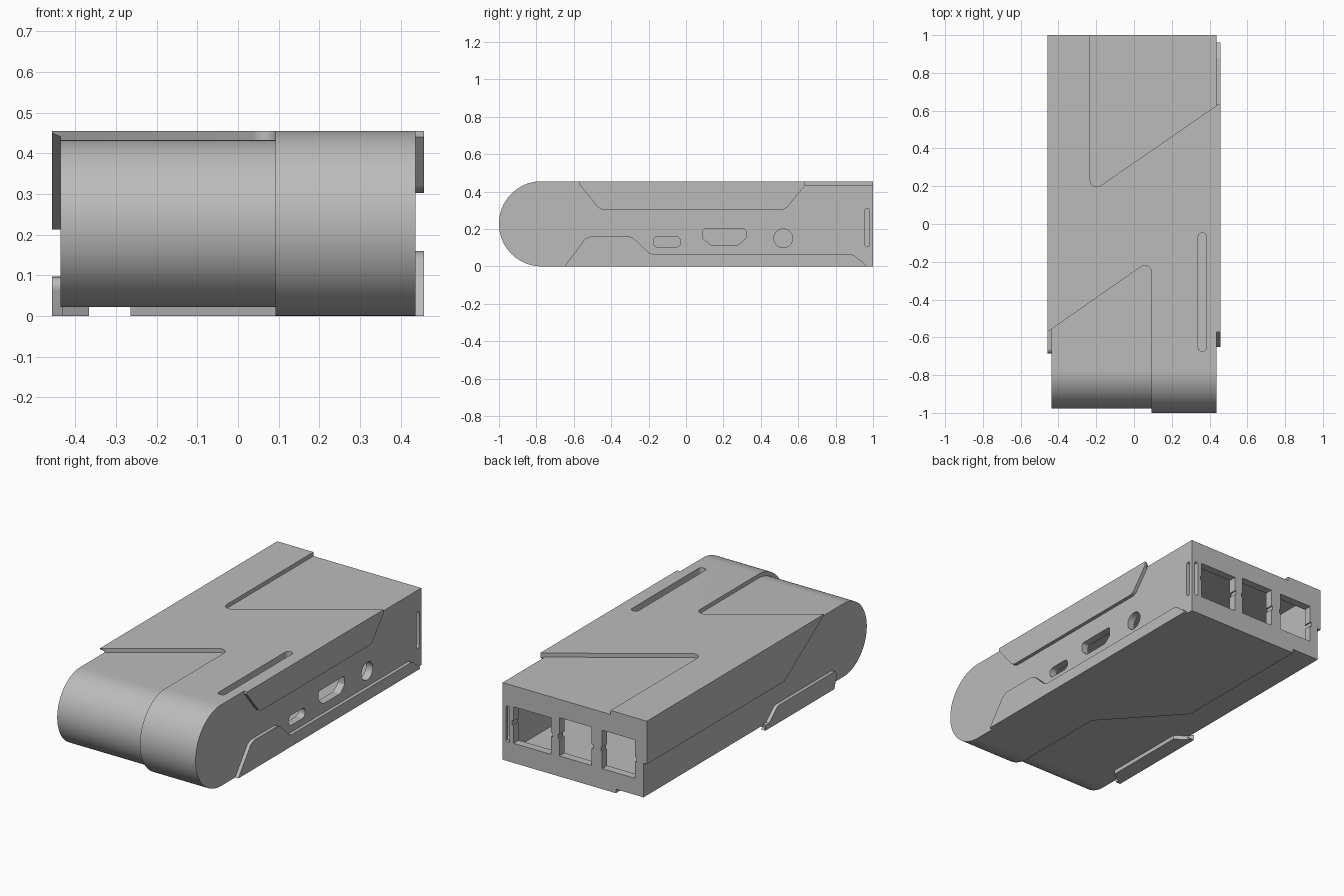
import bpy, bmesh, math
from mathutils import Vector

if "Cube" in bpy.data.objects:
    bpy.data.objects.remove(bpy.data.objects["Cube"])

grey = bpy.data.materials.new("warm grey plastic")
grey.diffuse_color = (0.5, 0.5, 0.5, 1)
grey.use_nodes = True
grey.node_tree.nodes["Principled BSDF"].inputs["Base Color"].default_value = grey.diffuse_color


def rounded(pts, radii):
    """Round chosen corners of a 2D outline; radii maps corner index to radius."""
    out = []
    for i, p in enumerate(pts):
        p = Vector(p)
        r = radii.get(i, 0)
        if not r:
            out.append(p)
            continue
        a = (Vector(pts[i - 1]) - p).normalized()
        b = (Vector(pts[(i + 1) % len(pts)]) - p).normalized()
        half = a.angle(b) / 2
        d = r / math.tan(half)
        c = p + (a + b).normalized() * (r / math.sin(half))
        s, e = p + a * d - c, p + b * d - c
        ang = s.angle_signed(e)
        for k in range(7):
            t = -ang * k / 6
            out.append(c + Vector((s.x * math.cos(t) - s.y * math.sin(t),
                                   s.x * math.sin(t) + s.y * math.cos(t))))
    return out


def prism(name, pts, lo, hi, axis):
    """Extrude a 2D outline along x (outline in y,z), y (x,z) or z (x,y)."""
    place = {"x": lambda p, h: (h, p[0], p[1]),
             "y": lambda p, h: (p[0], h, p[1]),
             "z": lambda p, h: (p[0], p[1], h)}[axis]
    bm = bmesh.new()
    a = [bm.verts.new(place(p, lo)) for p in pts]
    b = [bm.verts.new(place(p, hi)) for p in pts]
    bm.faces.new(a)
    bm.faces.new(b)
    n = len(pts)
    for i in range(n):
        bm.faces.new((a[i], a[(i + 1) % n], b[(i + 1) % n], b[i]))
    bmesh.ops.recalc_face_normals(bm, faces=bm.faces)
    me = bpy.data.meshes.new(name)
    bm.to_mesh(me)
    bm.free()
    me.materials.append(grey)
    ob = bpy.data.objects.new(name, me)
    bpy.context.collection.objects.link(ob)
    return ob


def combine(target, tool, op):
    """Apply a boolean and discard the tool."""
    m = target.modifiers.new(op, "BOOLEAN")
    m.operation, m.solver, m.object = op, "EXACT", tool
    bpy.context.view_layer.objects.active = target
    bpy.ops.object.modifier_apply(modifier=m.name)
    bpy.data.objects.remove(tool)


def bullet(r, back):
    """Side outline: half-round nose at the front, flat back."""
    pts = [(-0.7725 - r * math.cos(t), 0.2275 + r * math.sin(t))
           for t in [math.pi * (k / 48 - 0.5) for k in range(49)]]
    return pts + [(back, 0.2275 + r), (back, 0.2275 - r)]


def rect(a, b, c, d):
    return [(a, c), (b, c), (b, d), (a, d)]


def cut(target, *args):
    combine(target, prism("cutter", *args), "DIFFERENCE")


# Outer skin, full width
case = prism("case", bullet(0.2275, 1.0), -0.457, 0.457, "x")

# Stepped recesses on top: rear right and front left
cut(case, rounded([(-0.232, 1.1), (-0.232, 0.165), (0.47, 0.65), (0.47, 1.1)],
                  {1: 0.035}), 0.2, 0.6, "z")
cut(case, rounded([(-0.47, -0.58), (0.092, -0.188), (0.092, -1.1), (-0.47, -1.1)],
                  {1: 0.035}), 0.2, 0.6, "z")
# Stepped recess underneath
cut(case, [(-0.47, 1.1), (-0.265, 1.1), (-0.265, 0.15), (0.092, -0.24),
           (0.092, -1.1), (-0.47, -1.1)], -0.1, 0.2, "z")
# Right side recess between the upper and lower raised panels
cut(case, rounded([(-1.1, -0.1), (-0.72, -0.1), (-0.65, 0.0), (-0.53, 0.16),
                   (-0.29, 0.16), (-0.19, 0.065), (0.89, 0.065), (0.96, 0.01),
                   (0.96, -0.1), (1.1, -0.1), (1.1, 0.6), (0.635, 0.6), (0.635, 0.43),
                   (0.53, 0.303), (-0.46, 0.303), (-0.572, 0.44), (-0.572, 0.6),
                   (-1.1, 0.6)],
                  {3: 0.06, 4: 0.06, 5: 0.05, 6: 0.05, 13: 0.05, 14: 0.05}),
    0.437, 0.6, "x")
# Left side recess below the raised panel
cut(case, [(-1.1, -0.1), (1.1, -0.1), (1.1, 0.213), (-0.22, 0.213), (-0.57, 0.45),
           (-0.57, 0.6), (-1.1, 0.6)], -0.6, -0.437, "x")

# Inner body showing through the recesses
combine(case, prism("inner", bullet(0.205, 1.0), -0.437, 0.437, "x"), "UNION")

# Hollow inside
cut(case, bullet(0.17, 0.955), -0.395, 0.395, "x")

# Rear ports with small side notches
for x0, x1, z0, z1 in ((0.137, 0.37, 0.11, 0.315), (-0.115, 0.085, 0.115, 0.33),
                       (-0.385, -0.18, 0.115, 0.33)):
    cut(case, rect(x0, x1, z0, z1), 0.9, 1.1, "y")
    cut(case, rect(x0 - 0.008, x1 + 0.008, 0.21, 0.235), 0.9, 1.1, "y")

# Right side ports: small connector, display connector, audio jack
cut(case, rounded(rect(-0.175, -0.03, 0.103, 0.16), {i: 0.025 for i in range(4)}),
    0.3, 0.6, "x")
cut(case, rounded([(0.09, 0.15), (0.13, 0.115), (0.28, 0.115), (0.32, 0.15),
                   (0.32, 0.2), (0.09, 0.2)], {i: 0.014 for i in range(6)}),
    0.3, 0.6, "x")
cut(case, [(0.52 + 0.05 * math.cos(k * math.pi / 16), 0.15 + 0.05 * math.sin(k * math.pi / 16))
           for k in range(32)], 0.3, 0.6, "x")

# Strap slots at the rear right corner
cut(case, rounded(rect(0.956, 0.982, 0.107, 0.31), {i: 0.012 for i in range(4)}),
    0.394, 0.6, "x")
cut(case, rounded(rect(0.394, 0.416, 0.107, 0.31), {i: 0.01 for i in range(4)}),
    0.93, 1.1, "y")

# Long slot in the top
cut(case, rounded(rect(0.34, 0.382, -0.675, -0.047), {i: 0.02 for i in range(4)}),
    0.3, 0.6, "z")

# Left foot rail: side plate and the flange under the body
foot = prism("left_foot", rounded([(-0.66, 0.0), (-0.05, 0.0), (-0.16, 0.097), (-0.695, 0.097)],
                                  {2: 0.04, 3: 0.025}), -0.457, -0.43, "x")
combine(foot, prism("flange", [(-0.457, -0.66), (-0.457, -0.05), (-0.367, -0.11),
                               (-0.367, -0.6)], 0.0, 0.03, "z"), "UNION")

for ob in (case, foot):
    bpy.ops.object.select_all(action="DESELECT")
    ob.select_set(True)
    bpy.context.view_layer.objects.active = ob
    bpy.ops.object.shade_smooth_by_angle(angle=math.radians(25))
